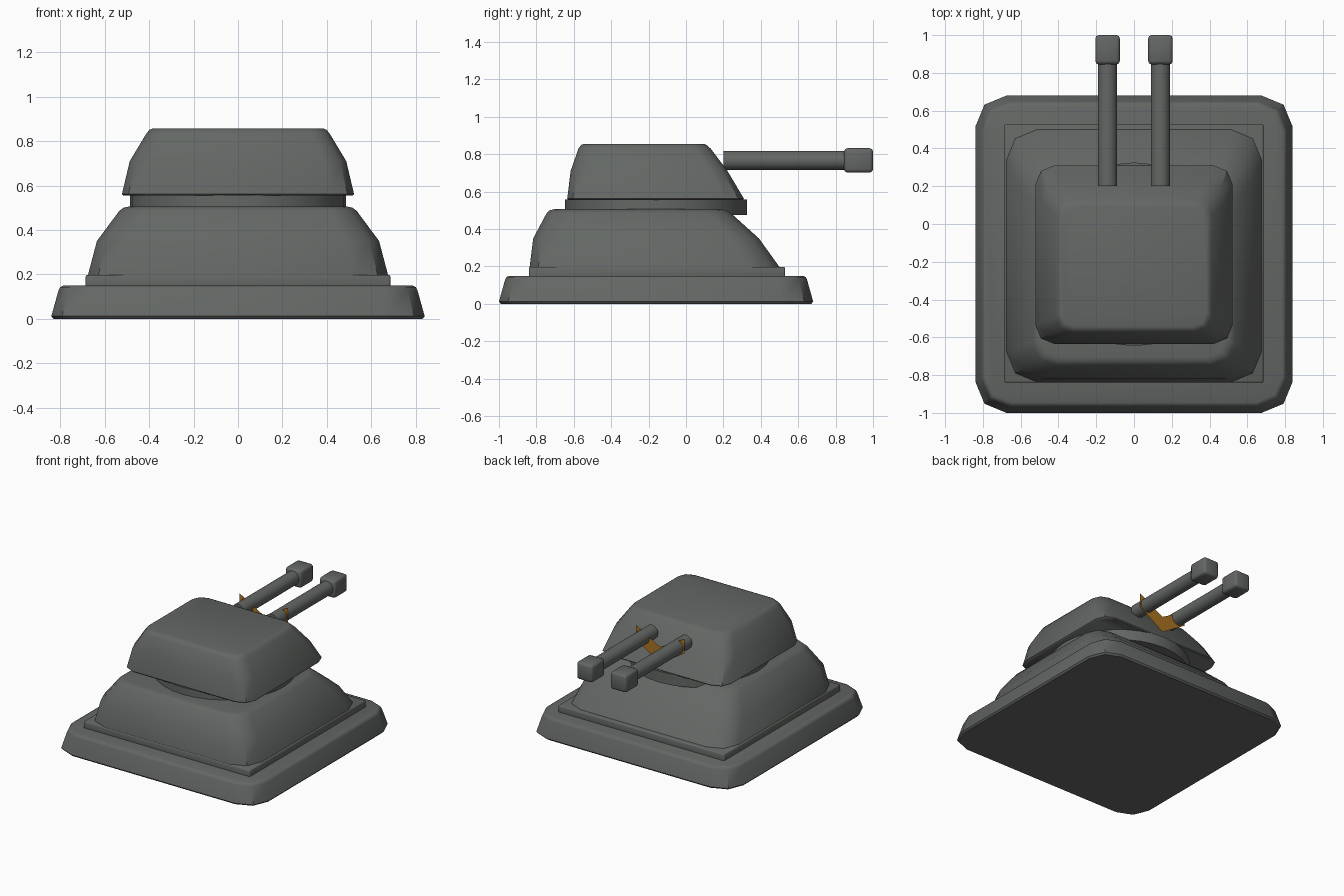
import bpy, bmesh, math
from mathutils import Matrix

old = bpy.data.objects.get("Cube")
if old:
    bpy.data.objects.remove(old, do_unlink=True)


def material(name, rgb):
    m = bpy.data.materials.new(name)
    m.use_nodes = True
    m.diffuse_color = (*rgb, 1)
    m.node_tree.nodes["Principled BSDF"].inputs["Base Color"].default_value = (*rgb, 1)
    return m


grey = material("dark_grey", (0.125, 0.135, 0.127))
amber = material("amber", (0.4, 0.17, 0.015))


def finish(name, bm, mat, angle=40):
    mesh = bpy.data.meshes.new(name)
    bm.to_mesh(mesh)
    bm.free()
    mesh.materials.append(mat)
    obj = bpy.data.objects.new(name, mesh)
    bpy.context.collection.objects.link(obj)
    bpy.ops.object.select_all(action='DESELECT')
    obj.select_set(True)
    bpy.context.view_layer.objects.active = obj
    bpy.ops.object.shade_smooth_by_angle(angle=math.radians(angle))
    return obj


def rounded_ring(bm, z, half_x, back, front, corner):
    """Rectangle outline with two-segment rounded corners."""
    verts = []
    centres = [(half_x - corner, front - corner), (corner - half_x, front - corner),
               (corner - half_x, back + corner), (half_x - corner, back + corner)]
    for quarter, (cx, cy) in enumerate(centres):
        for step in range(3):
            a = math.pi / 2 * (quarter + step / 2)
            verts.append(bm.verts.new((cx + corner * math.cos(a),
                                       cy + corner * math.sin(a), z)))
    return verts


def loft(name, levels):
    """Skin a stack of rounded rectangles and cap both ends."""
    bm = bmesh.new()
    rings = [rounded_ring(bm, *level) for level in levels]
    for low, high in zip(rings, rings[1:]):
        for i in range(len(low)):
            j = (i + 1) % len(low)
            bm.faces.new((low[i], low[j], high[j], high[i]))
    bm.faces.new(rings[0][::-1])
    bm.faces.new(rings[-1])
    return finish(name, bm, grey)


def box(name, size, centre, bevel):
    bm = bmesh.new()
    bmesh.ops.create_cube(bm, size=1, matrix=Matrix.Translation(centre) @ Matrix.Diagonal((*size, 1)))
    bmesh.ops.bevel(bm, geom=bm.edges[:], offset=bevel, segments=2, profile=0.5, affect='EDGES')
    return finish(name, bm, grey, 50)


def cylinder(name, radius, depth, matrix, sides):
    bm = bmesh.new()
    bmesh.ops.create_cone(bm, cap_ends=True, segments=sides, radius1=radius,
                          radius2=radius, depth=depth, matrix=matrix)
    return finish(name, bm, grey)


# Stepped foundation
loft("base", [(0, 0.83, -0.99, 0.67, 0.16), (0.012, 0.84, -1, 0.68, 0.165),
              (0.13, 0.807, -0.967, 0.647, 0.15), (0.143, 0.8, -0.96, 0.64, 0.145),
              (0.15, 0.785, -0.945, 0.625, 0.14)])
box("base_slab", (1.37, 1.37, 0.07), (0, -0.155, 0.163), 0.008)

# Sloping lower hull
loft("hull", [(0.19, 0.677, -0.837, 0.505, 0.16), (0.35, 0.635, -0.817, 0.39, 0.15),
              (0.485, 0.535, -0.745, 0.24, 0.12), (0.5, 0.515, -0.73, 0.215, 0.11),
              (0.506, 0.49, -0.705, 0.19, 0.1)])

# Turntable and turret
cylinder("turntable", 0.486, 0.083, Matrix.Translation((0, -0.16, 0.517)), 32)
loft("turret", [(0.555, 0.515, -0.63, 0.305, 0.1), (0.562, 0.522, -0.635, 0.31, 0.1),
                (0.71, 0.487, -0.617, 0.222, 0.1), (0.83, 0.415, -0.575, 0.132, 0.085),
                (0.85, 0.4, -0.56, 0.11, 0.08), (0.856, 0.385, -0.545, 0.095, 0.075)])

# Twin guns
for side, x in (("left", 0.14), ("right", -0.14)):
    turn = Matrix.Translation((x, 0.53, 0.767)) @ Matrix.Rotation(math.pi / 2, 4, 'X')
    cylinder(side + "_barrel", 0.051, 0.66, turn, 24)
    box(side + "_muzzle", (0.13, 0.155, 0.13), (x, 0.9225, 0.767), 0.018)

# Flat chevron plate across the barrels
bm = bmesh.new()
low, notch = bm.verts.new((0, 0.305, 0.61)), bm.verts.new((0, 0.305, 0.73))
for s in (1, -1):
    tip = [bm.verts.new((s * 0.2, 0.305, z)) for z in (0.735, 0.843)]
    face = [low, notch, tip[1], tip[0]]
    bm.faces.new(face if s == 1 else face[::-1])
bmesh.ops.recalc_face_normals(bm, faces=bm.faces[:])
finish("chevron_plate", bm, amber)
